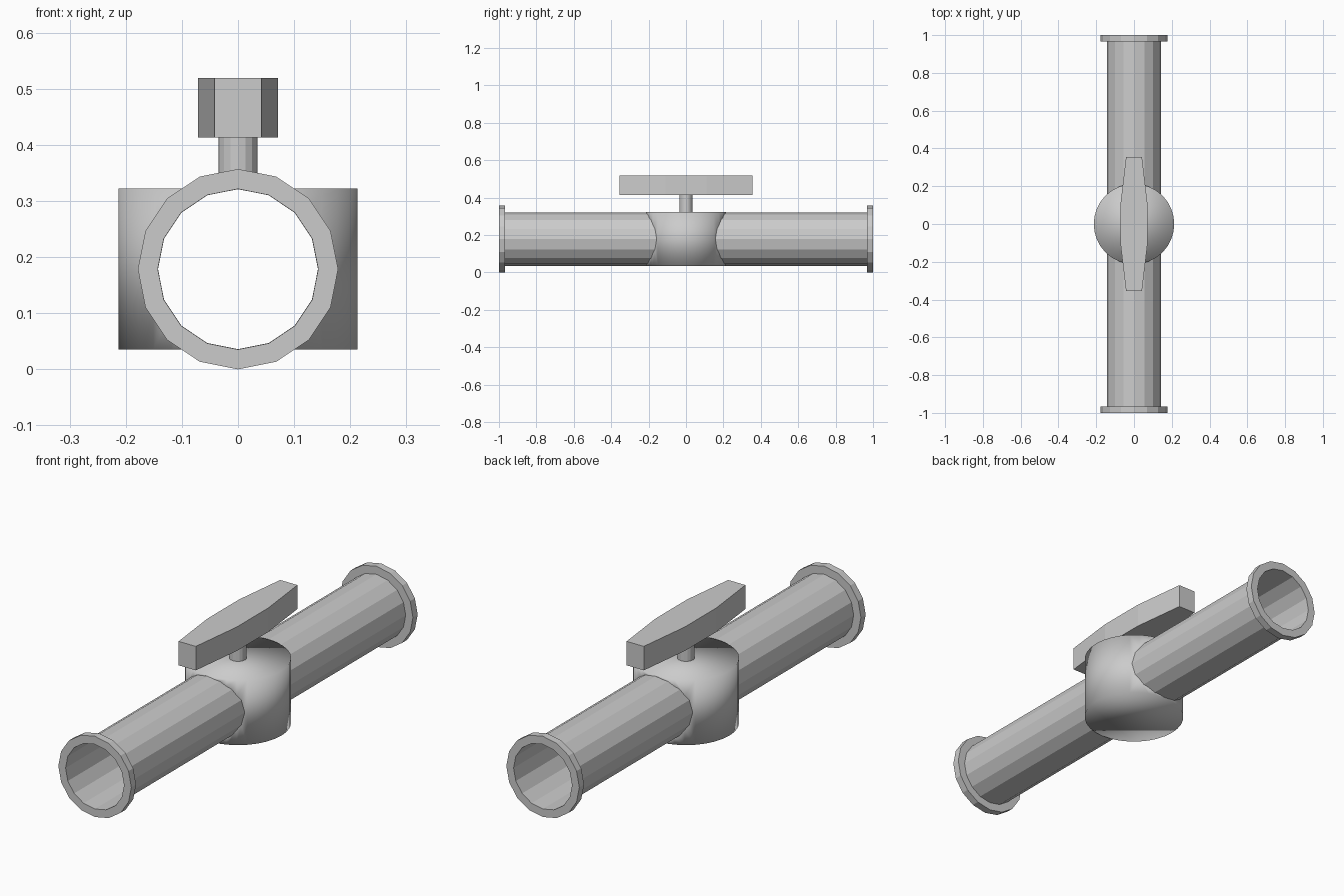
import bpy, bmesh, math
from mathutils import Matrix, Vector

if "Cube" in bpy.data.objects:
    bpy.data.objects.remove(bpy.data.objects["Cube"], do_unlink=True)

AXIS_Z = 0.1785      # height of the pipe's centre line
PIPE_R = 0.143
FLANGE_R = 0.1785
BODY_TOP = AXIS_Z + 0.1435

grey = bpy.data.materials.new("light grey")
grey.use_nodes = True
grey.diffuse_color = (0.6, 0.6, 0.6, 1)
grey.node_tree.nodes["Principled BSDF"].inputs["Base Color"].default_value = (0.6, 0.6, 0.6, 1)


def make_object(name, bm):
    mesh = bpy.data.meshes.new(name)
    bm.to_mesh(mesh)
    bm.free()
    mesh.materials.append(grey)
    obj = bpy.data.objects.new(name, mesh)
    bpy.context.collection.objects.link(obj)
    return obj


def turned(name, profile, sides=16):
    """Spin a profile of (radius, y) points about the pipe's centre line."""
    bm = bmesh.new()
    rings = []
    for r, y in profile:
        angles = [2 * math.pi * i / sides for i in range(sides)]
        rings.append([bm.verts.new((r * math.cos(a), y, AXIS_Z + r * math.sin(a))) for a in angles])
    for a, b in zip(rings, rings[1:]):
        for i in range(sides):
            j = (i + 1) % sides
            bm.faces.new((a[i], a[j], b[j], b[i]))
    return make_object(name, bm)


def cylinder(name, radius, low, high, sides, smooth=False):
    bm = bmesh.new()
    bmesh.ops.create_cone(bm, cap_ends=True, segments=sides, radius1=radius, radius2=radius,
                          depth=high - low, matrix=Matrix.Translation((0, 0, (low + high) / 2)))
    for f in bm.faces:
        f.smooth = smooth
    return make_object(name, bm)


# Straight thin-walled pipe with a flange at each end
turned("pipe", [(PIPE_R, 1), (PIPE_R, -1)])
for name, s in (("front_flange", -1), ("back_flange", 1)):
    profile = [(PIPE_R, s), (FLANGE_R, s), (FLANGE_R, s * 0.967), (PIPE_R, s * 0.967)]
    turned(name, profile if s > 0 else profile[::-1])

# Round valve body, bored through for the pipe
body = cylinder("valve_body", 0.213, AXIS_Z - 0.1435, BODY_TOP, 32, smooth=True)
bore_r = PIPE_R - 0.0005
cutter = cylinder("bore_cutter", bore_r, -0.5, 0.5, 16)
cutter.data.transform(Matrix.Translation((0, 0, AXIS_Z)) @ Matrix.Rotation(math.pi / 2, 4, "X"))
cutter.hide_render = True
cut = body.modifiers.new("bore", "BOOLEAN")
cut.object = cutter
cut.operation = "DIFFERENCE"
cut.solver = "EXACT"
bpy.context.view_layer.objects.active = body
bpy.ops.object.modifier_apply(modifier=cut.name)
bpy.data.objects.remove(cutter, do_unlink=True)

# The pipe itself lines the bore, so the cut's inner wall is dropped
bm = bmesh.new()
bm.from_mesh(body.data)
centre = Vector((0, 0, AXIS_Z))
lining = [f for f in bm.faces if abs(f.normal.y) < 0.01 and
          all(math.hypot(v.co.x, v.co.z - AXIS_Z) < bore_r + 0.0002 for v in f.verts)]
bmesh.ops.delete(bm, geom=lining, context="FACES")
for f in bm.faces:
    f.smooth = True
bm.to_mesh(body.data)
bm.free()

# Stem and tapered handle
cylinder("stem", 0.035, BODY_TOP - 0.001, 0.413, 16)
quarter = [(0.042, 0.355), (0.071, 0.11)]
outline = quarter + [(x, -y) for x, y in quarter[::-1]]
outline += [(-x, -y) for x, y in outline]
bm = bmesh.new()
base = bm.faces.new([bm.verts.new((x, y, 0.413)) for x, y in outline])
up = bmesh.ops.extrude_face_region(bm, geom=[base], use_keep_orig=True)
bmesh.ops.translate(bm, vec=(0, 0, 0.106), verts=[v for v in up["geom"] if isinstance(v, bmesh.types.BMVert)])
bmesh.ops.recalc_face_normals(bm, faces=bm.faces)
make_object("handle", bm)
